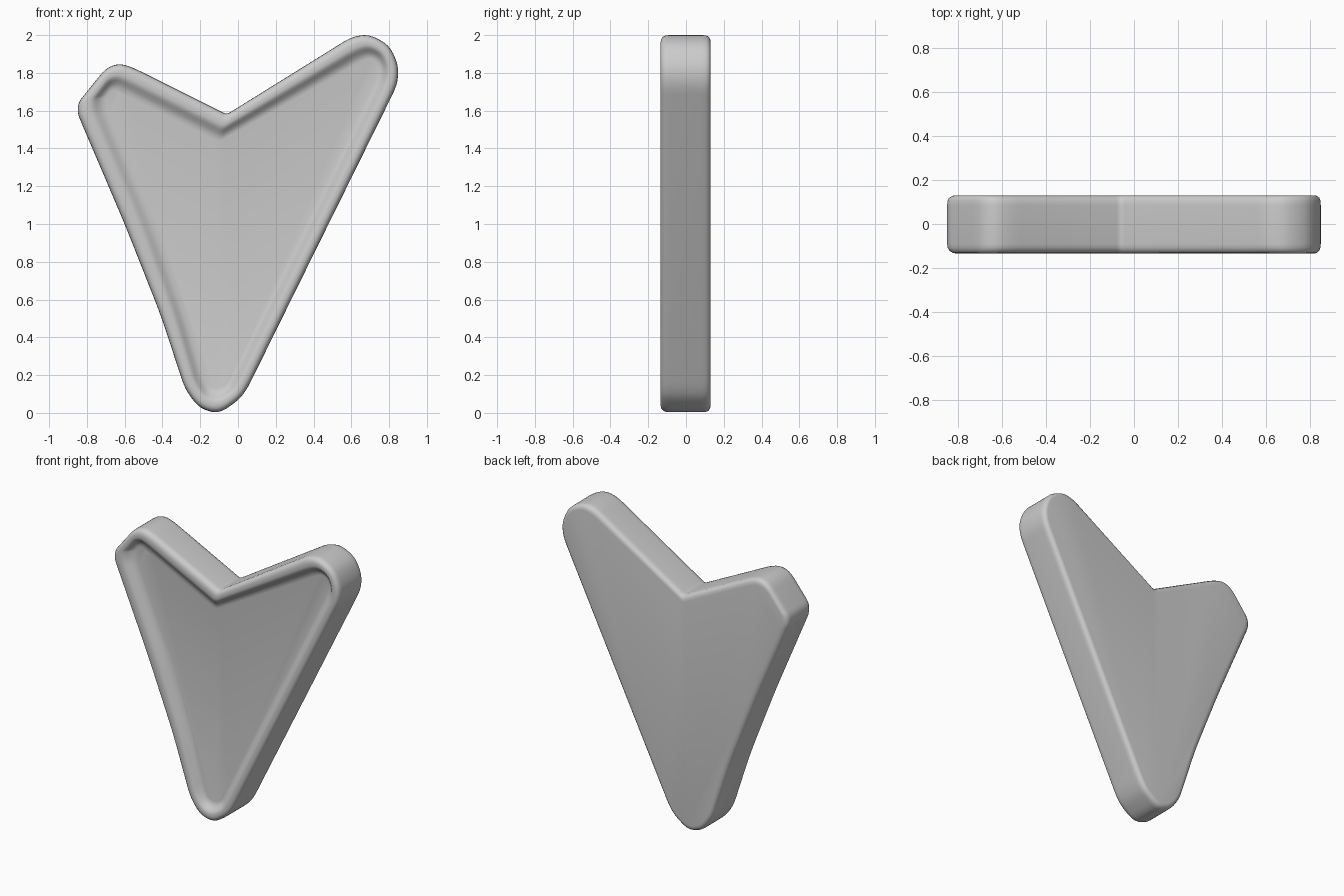
import bpy, bmesh
from mathutils import Vector

# Matching corners: outer edge (x, z), inner panel edge (x, z), rounding distance
keys = [
    (-0.13, 0.00, -0.12, 0.13, 0.05), (-0.21, 0.03, -0.155, 0.14, 0.05),
    (-0.28, 0.125, -0.18, 0.19, 0.05), (-0.41, 0.52, -0.275, 0.54, 0.10),
    (-0.60, 1.00, -0.43, 1.00, 0.10), (-0.85, 1.585, -0.69, 1.61, 0.03),
    (-0.845, 1.645, -0.695, 1.675, 0.03), (-0.70, 1.825, -0.675, 1.705, 0.05),
    (-0.63, 1.85, -0.65, 1.71, 0.05), (-0.56, 1.83, -0.62, 1.695, 0.05),
    (-0.06, 1.58, -0.10, 1.435, 0.02), (0.60, 1.99, 0.65, 1.86, 0.05),
    (0.69, 2.005, 0.70, 1.88, 0.05), (0.80, 1.95, 0.735, 1.86, 0.06),
    (0.85, 1.84, 0.745, 1.82, 0.05), (0.845, 1.74, 0.735, 1.765, 0.06),
    (0.05, 0.13, -0.03, 0.21, 0.05), (0.01, 0.075, -0.055, 0.155, 0.04),
    (-0.075, 0.012, -0.085, 0.135, 0.04),
]

# Round every corner of the paired outline with a short curve
pairs = []
n = len(keys)
for i, k in enumerate(keys):
    p, a, b = (Vector(v[:4]) for v in (k, keys[i - 1], keys[(i + 1) % n]))
    def toward(q):
        length = (q - p).to_2d().length
        return p + (q - p) * min(0.45, k[4] / length)
    a, b = toward(a), toward(b)
    for j in range(5):
        t = j / 4
        pairs.append(a * (1 - t) ** 2 + p * 2 * t * (1 - t) + b * t * t)

# Cross-section, back to front: (fraction of rim width, depth y)
profile = [(0.28, 0.130), (0.16, 0.128), (0.06, 0.119), (0.01, 0.105), (0, 0.085),
           (0, -0.09), (0.015, -0.108), (0.07, -0.122), (0.16, -0.131), (0.27, -0.134),
           (0.42, -0.134), (0.52, -0.130), (0.62, -0.119), (0.74, -0.106),
           (0.86, -0.097), (1.0, -0.094)]

# Loft the rim, then close the flat back and the recessed front panel
bm = bmesh.new()
rings = []
for f, y in profile:
    rings.append([bm.verts.new((q[0] + (q[2] - q[0]) * f, y, q[1] + (q[3] - q[1]) * f))
                  for q in pairs])
m = len(pairs)
for r0, r1 in zip(rings, rings[1:]):
    for i in range(m):
        j = (i + 1) % m
        bm.faces.new((r0[i], r0[j], r1[j], r1[i]))
caps = [bm.faces.new(rings[0]), bm.faces.new(rings[-1])]
bmesh.ops.triangulate(bm, faces=caps)
bmesh.ops.recalc_face_normals(bm, faces=bm.faces[:])

mesh = bpy.data.meshes.new("arrowhead_plate")
bm.to_mesh(mesh)
bm.free()
plate = bpy.data.objects.new("arrowhead_plate", mesh)
bpy.context.collection.objects.link(plate)
bpy.context.view_layer.objects.active = plate
plate.select_set(True)
bpy.ops.object.shade_smooth_by_angle(angle=0.6)
